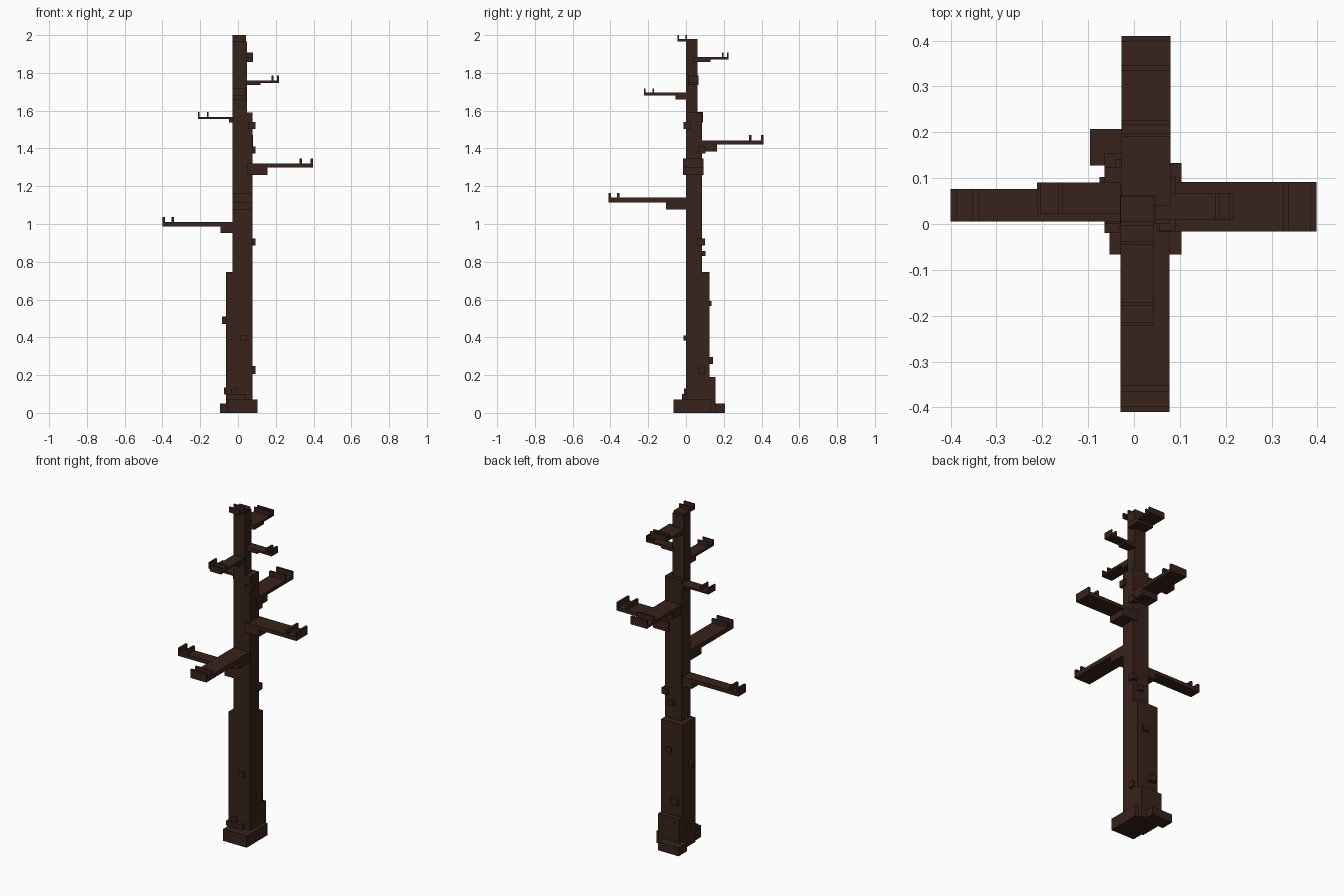
import bpy
import bmesh

bark = bpy.data.materials.new("dark_bark")
bark.diffuse_color = (0.04, 0.016, 0.011, 1)


def boxes(name, items):
    """One object from boxes given as (x0, x1, y0, y1, z0, z1)."""
    bm = bmesh.new()
    for x0, x1, y0, y1, z0, z1 in items:
        vs = bmesh.ops.create_cube(bm, size=1)["verts"]
        for v in vs:
            v.co = (x1 if v.co.x > 0 else x0,
                    y1 if v.co.y > 0 else y0,
                    z1 if v.co.z > 0 else z0)
    me = bpy.data.meshes.new(name)
    bm.to_mesh(me)
    bm.free()
    me.materials.append(bark)
    ob = bpy.data.objects.new(name, me)
    bpy.context.collection.objects.link(ob)
    return ob


def branch(name, axis, root, tip, side, z0, z1, mount, mount_z, inner, prong_z, t=0.013):
    """Arm from root to tip along an axis, with a bracket below and two upright prongs."""
    s = 1 if tip > root else -1
    spans = [(root, tip, z0, z1), (root, mount, mount_z, z0),
             (tip - s * t, tip, z1, prong_z), (inner - s * t, inner, z1, prong_z)]
    items = []
    for a, b, lo, hi in spans:
        a, b = min(a, b), max(a, b)
        items.append((a, b, *side, lo, hi) if axis == "x" else (*side, a, b, lo, hi))
    boxes(name, items)


# Stepped trunk
boxes("trunk_top", [(-0.03, 0.047, 0, 0.062, 1.59, 1.965)])
boxes("trunk_middle", [(-0.03, 0.078, 0, 0.086, 0.745, 1.59)])
boxes("trunk_lower", [(-0.064, 0.078, 0, 0.124, 0.19, 0.745)])
boxes("trunk_foot", [(-0.064, 0.078, 0, 0.155, 0, 0.19)])

# Roots around the foot
boxes("front_root", [(-0.053, 0.104, -0.067, 0.133, 0, 0.07)])
boxes("back_root", [(-0.096, 0.042, 0.128, 0.207, 0, 0.05)])
boxes("root_step", [(-0.064, 0.042, -0.02, 0.02, 0.07, 0.1)])

# Side branches
branch("left_branch_low", "x", -0.03, -0.4, (0.005, 0.076), 0.988, 1.01, -0.092, 0.952, -0.352, 1.037)
branch("left_branch_high", "x", -0.03, -0.212, (0.022, 0.09), 1.555, 1.566, -0.047, 1.537, -0.165, 1.592, 0.009)
branch("right_branch_low", "x", 0.05, 0.398, (-0.016, 0.092), 1.298, 1.32, 0.155, 1.26, 0.338, 1.347)
branch("right_branch_high", "x", 0.04, 0.217, (0.01, 0.067), 1.747, 1.759, 0.12, 1.736, 0.187, 1.786, 0.01)

# Front branches
branch("front_branch_low", "y", 0.01, -0.41, (-0.029, 0.077), 1.114, 1.14, -0.105, 1.077, -0.365, 1.165)
branch("front_branch_high", "y", 0.01, -0.222, (-0.029, 0.042), 1.68, 1.695, -0.055, 1.658, -0.178, 1.717, 0.008)
branch("front_branch_crown", "y", 0.06, -0.046, (-0.029, 0.042), 1.967, 1.979, 0.04, 1.955, -0.003, 2.0, 0.008)

# Back branches
branch("back_branch_low", "y", 0.06, 0.41, (-0.027, 0.08), 1.422, 1.442, 0.165, 1.385, 0.347, 1.47)
branch("back_branch_high", "y", 0.04, 0.226, (-0.027, 0.08), 1.872, 1.884, 0.13, 1.858, 0.199, 1.908, 0.009)

# Bark knots
knots = [
    (0.055, 0.092, 0.066, 0.1, 0.207, 0.247),
    (-0.084, -0.04, 0.035, 0.07, 0.47, 0.51),
    (0.005, 0.045, 0.1, 0.135, 0.565, 0.592),
    (-0.04, 0.0, 0.1, 0.142, 0.26, 0.297),
    (0.055, 0.092, 0.062, 0.1, 0.885, 0.922),
    (0.015, 0.05, 0.06, 0.102, 0.83, 0.857),
    (0.055, 0.092, 0.065, 0.102, 1.372, 1.41),
    (0.055, 0.092, -0.014, 0.025, 1.502, 1.54),
    (0.01, 0.047, -0.012, 0.02, 0.383, 0.41),
    (-0.075, -0.04, 0.065, 0.103, 0.098, 0.135),
    (-0.035, -0.005, -0.011, 0.02, 0.1, 0.13),
]
for i, k in enumerate(knots):
    boxes(f"bark_knot_{i + 1}", [k])
